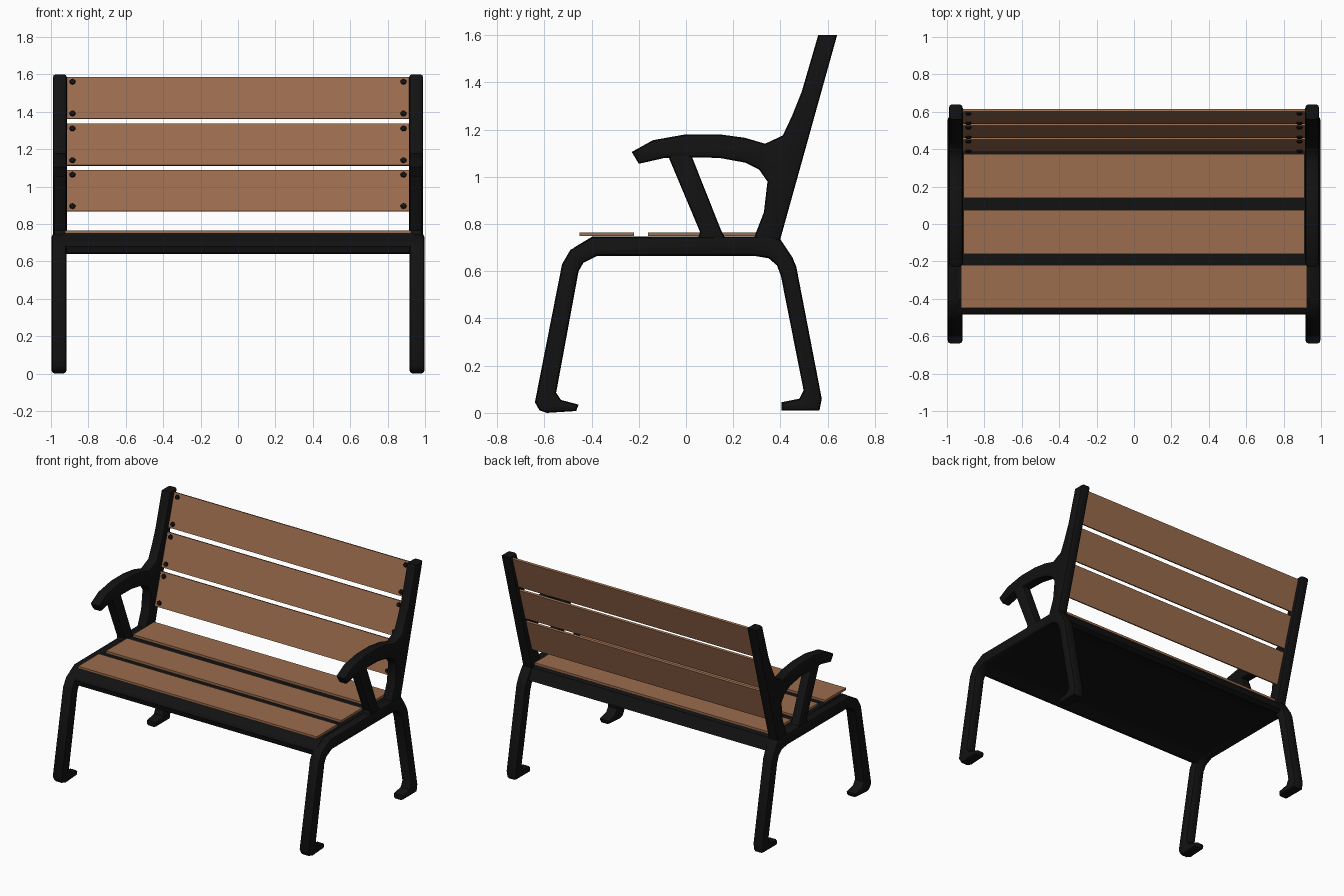
import bpy, bmesh, math
from mathutils import Vector, Matrix

if "Cube" in bpy.data.objects:
    bpy.data.objects.remove(bpy.data.objects["Cube"])


def material(name, rgb):
    m = bpy.data.materials.new(name)
    m.diffuse_color = (*rgb, 1)
    m.use_nodes = True
    m.node_tree.nodes["Principled BSDF"].inputs["Base Color"].default_value = m.diffuse_color
    return m


IRON = material("black_iron", (0.006, 0.006, 0.006))
WOOD = material("brown_wood", (0.33, 0.15, 0.075))


def finish(name, bm, mat, mirror=False):
    bmesh.ops.recalc_face_normals(bm, faces=bm.faces[:])
    me = bpy.data.meshes.new(name)
    bm.to_mesh(me)
    bm.free()
    me.materials.append(mat)
    ob = bpy.data.objects.new(name, me)
    bpy.context.collection.objects.link(ob)
    if mirror:
        ob.modifiers.new("mirror", 'MIRROR').use_mirror_merge = False
    return ob


def prism(name, profile, x0, x1, mat, bevel=0.0, mirror=False):
    """Extrude a (y, z) profile from x0 to x1, rounding the rims if asked."""
    bm = bmesh.new()
    face = bm.faces.new([bm.verts.new((x0, y, z)) for y, z in profile])
    ext = bmesh.ops.extrude_face_region(bm, geom=[face], use_keep_orig=True)
    for v in ext["geom"]:
        if isinstance(v, bmesh.types.BMVert):
            v.co.x = x1
    bmesh.ops.recalc_face_normals(bm, faces=bm.faces[:])
    if bevel:
        rims = [e for e in bm.edges if abs(e.verts[0].co.x - e.verts[1].co.x) < 1e-6]
        bmesh.ops.bevel(bm, geom=rims, offset=bevel, offset_type='OFFSET',
                        segments=2, profile=0.5, affect='EDGES', clamp_overlap=False)
    ob = finish(name, bm, mat, mirror)
    if bevel:
        bpy.ops.object.select_all(action='DESELECT')
        ob.select_set(True)
        bpy.context.view_layer.objects.active = ob
        bpy.ops.object.shade_smooth_by_angle(angle=math.radians(40))
    return ob


# Side frames: both legs with feet, joined by the seat rail
legs = [(-0.64, 0.045), (-0.62, 0.01), (-0.59, 0.0), (-0.465, 0.008), (-0.455, 0.035),
        (-0.53, 0.055), (-0.55, 0.085), (-0.455, 0.60), (-0.435, 0.635), (-0.375, 0.665),
        (0.29, 0.665), (0.35, 0.655), (0.385, 0.625), (0.402, 0.58), (0.498, 0.095),
        (0.48, 0.06), (0.405, 0.045), (0.405, 0.01), (0.565, 0.01), (0.575, 0.06),
        (0.467, 0.62), (0.45, 0.66), (0.40, 0.735), (0.36, 0.748), (-0.395, 0.745),
        (-0.49, 0.69), (-0.525, 0.63)]
prism("leg_frame", legs, 0.917, 0.997, IRON, 0.018, True)

# Back post flowing into the curved armrest
post_arm = [(0.28, 0.72), (0.395, 0.72), (0.64, 1.60), (0.56, 1.60), (0.49, 1.36),
            (0.45, 1.26), (0.41, 1.175), (0.335, 1.14), (0.25, 1.165), (0.14, 1.18),
            (0.0, 1.18), (-0.14, 1.155), (-0.23, 1.105), (-0.20, 1.055), (-0.09, 1.08),
            (0.03, 1.082), (0.14, 1.08), (0.25, 1.06), (0.31, 1.03), (0.345, 0.98),
            (0.33, 0.85), (0.295, 0.76)]
prism("back_post_and_armrest", post_arm, 0.915, 0.99, IRON, 0.016, True)

# Slanted strut under the armrest
strut = [(0.04, 0.72), (0.18, 0.72), (0.15, 0.77), (0.015, 1.11), (-0.085, 1.11), (0.06, 0.765)]
prism("arm_strut", strut, 0.918, 0.987, IRON, 0.016, True)

# Black seat base, its front and back edges following the side frames
base = [(-0.485, 0.68), (-0.475, 0.645), (-0.44, 0.64), (-0.375, 0.668), (0.29, 0.668),
        (0.36, 0.655), (0.40, 0.645), (0.43, 0.66), (0.39, 0.735), (0.36, 0.748),
        (-0.395, 0.748), (-0.475, 0.70)]
prism("seat_base", base, -0.94, 0.94, IRON)

# Seat slats
for i, (y0, y1, w) in enumerate([(-0.45, -0.22, 0.925), (-0.16, 0.075, 0.912), (0.14, 0.375, 0.912)]):
    prism(f"seat_slat_{i + 1}", [(y0, 0.749), (y1, 0.749), (y1, 0.765), (y0, 0.765)], -w, w, WOOD)

# Tilted back slats with bolts near each corner
slope = 0.215 / 0.715
normal = Vector((0, -1, slope)).normalized()


def front_y(z):
    return 0.385 + (z - 0.87) * slope


for i, (z0, z1) in enumerate([(0.87, 1.09), (1.115, 1.337), (1.365, 1.587)]):
    back = -normal * 0.015
    front = [(front_y(z0), z0), (front_y(z1), z1)]
    rear = [(y + back.y, z + back.z) for y, z in reversed(front)]
    prism(f"back_slat_{i + 1}", front + rear, -0.925, 0.925, WOOD)
    bm = bmesh.new()
    for z in (z0 + 0.026, z1 - 0.026):
        place = Matrix.Translation(Vector((0.885, front_y(z), z)))
        turn = normal.to_track_quat('Z', 'Y').to_matrix().to_4x4()
        bmesh.ops.create_cone(bm, cap_ends=True, segments=10, radius1=0.018,
                              radius2=0.014, depth=0.018, matrix=place @ turn)
    finish(f"bolts_{i + 1}", bm, IRON, True)
